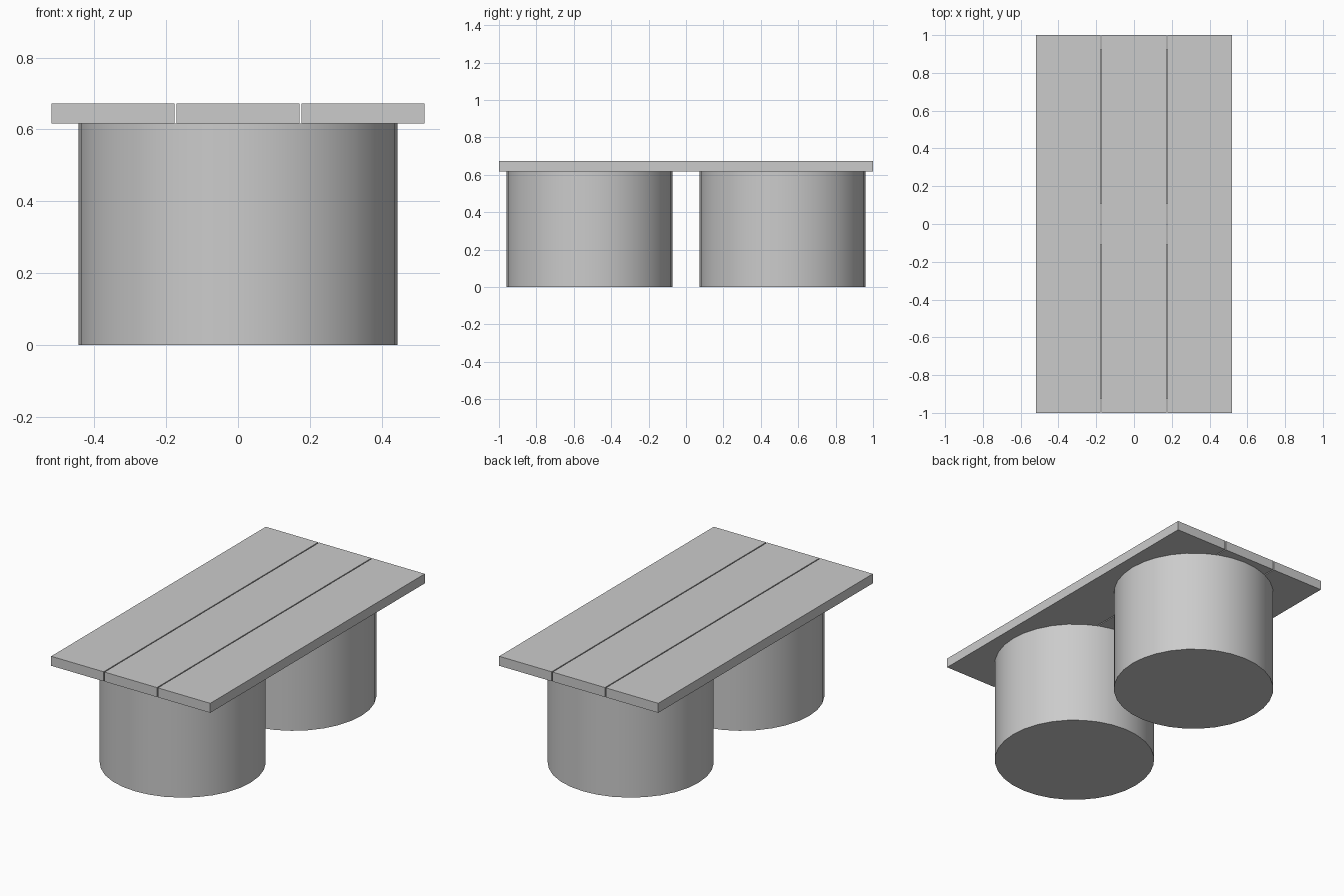
import bpy

if "Cube" in bpy.data.objects:
    bpy.data.objects.remove(bpy.data.objects["Cube"])

TOP, THICK = 0.673, 0.056
LEG_H = TOP - THICK
PLANK_W, PITCH = 0.342, 0.348


def add_plank(name, x):
    bpy.ops.mesh.primitive_cube_add(size=1, location=(x, 0, TOP - THICK / 2))
    ob = bpy.context.object
    ob.name = name
    ob.scale = (PLANK_W, 2.0, THICK)
    bpy.ops.object.transform_apply(location=False, rotation=False, scale=True)


def add_drum(name, y):
    bpy.ops.mesh.primitive_cylinder_add(vertices=32, radius=0.444, depth=LEG_H,
                                        location=(0, y, LEG_H / 2))
    bpy.context.object.name = name
    bpy.ops.object.shade_smooth_by_angle()


# Table top: three boards with narrow gaps
for name, i in (("left_plank", -1), ("middle_plank", 0), ("right_plank", 1)):
    add_plank(name, i * PITCH)

# Two round drum bases
for name, s in (("front_drum_base", -1), ("back_drum_base", 1)):
    add_drum(name, s * 0.516)
